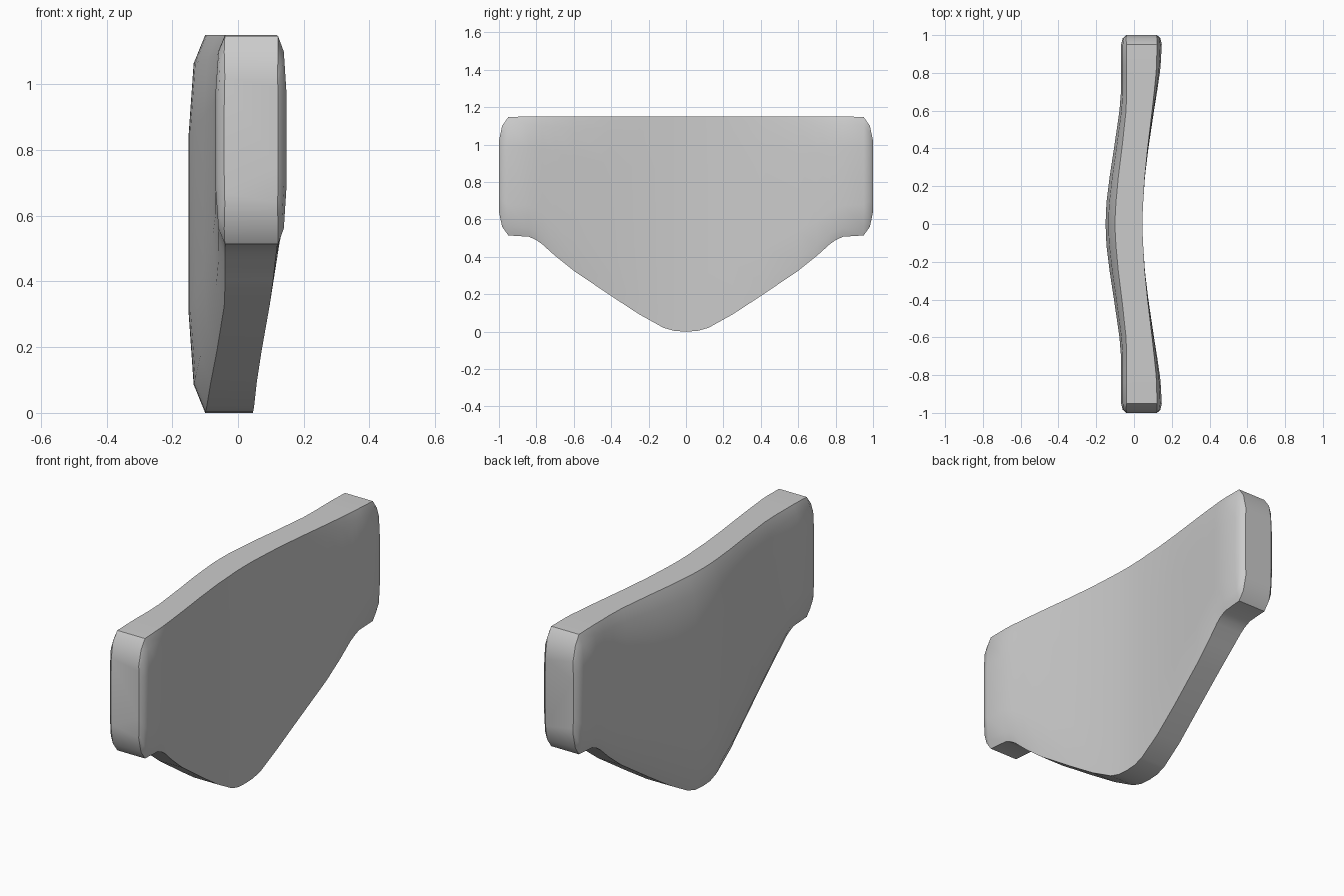
import bpy, bmesh

# Half-profile stations: y, bottom z, top z, back x, front x, back bevel, front bevel
HALF = [
    (0.00, 0.000, 1.15, -0.150, 0.045, 0.050, 0.000),
    (0.06, 0.003, 1.15, -0.149, 0.046, 0.050, 0.000),
    (0.12, 0.020, 1.15, -0.145, 0.049, 0.050, 0.000),
    (0.25, 0.092, 1.15, -0.129, 0.058, 0.046, 0.001),
    (0.40, 0.190, 1.15, -0.106, 0.076, 0.042, 0.004),
    (0.60, 0.325, 1.15, -0.077, 0.106, 0.035, 0.010),
    (0.70, 0.405, 1.15, -0.069, 0.122, 0.030, 0.015),
    (0.77, 0.468, 1.15, -0.068, 0.132, 0.028, 0.018),
    (0.80, 0.489, 1.15, -0.068, 0.137, 0.028, 0.020),
    (0.84, 0.507, 1.15, -0.068, 0.141, 0.028, 0.022),
    (0.95, 0.514, 1.147, -0.068, 0.147, 0.028, 0.025),
    (0.983, 0.560, 1.10, -0.060, 0.140, 0.018, 0.018),
    (1.00, 0.640, 1.02, -0.042, 0.122, 0.002, 0.002),
]


def ring(bm, y, zb, zt, xb, xf, bb, fb):
    """Rounded upright cross-section of the panel at one y."""
    h = zt - zb
    side = [(1.0, 0.0), (0.3, 0.075), (0.0, 0.26), (0.0, 0.74), (0.3, 0.925), (1.0, 1.0)]
    pts = [(xb + bb * k, zb + h * t) for k, t in side]
    pts += [(xf - fb * k, zb + h * t) for k, t in reversed(side)]
    return [bm.verts.new((x, y, z)) for x, z in pts]


# Curved panel lofted through mirrored stations
bm = bmesh.new()
stations = [(-s[0],) + s[1:] for s in reversed(HALF[1:])] + HALF
rings = [ring(bm, *s) for s in stations]
for a, b in zip(rings, rings[1:]):
    n = len(a)
    for i in range(n):
        j = (i + 1) % n
        bm.faces.new((a[i], a[j], b[j], b[i]))
# End caps
bm.faces.new(rings[0])
bm.faces.new(rings[-1])
bmesh.ops.recalc_face_normals(bm, faces=bm.faces)

mesh = bpy.data.meshes.new("curved_panel")
bm.to_mesh(mesh)
bm.free()
panel = bpy.data.objects.new("curved_panel", mesh)
bpy.context.collection.objects.link(panel)

# Single light grey colour
grey = bpy.data.materials.new("light_grey")
grey.diffuse_color = (0.6, 0.6, 0.6, 1)
mesh.materials.append(grey)

# Smooth broad faces, crisp rim
bpy.context.view_layer.objects.active = panel
panel.select_set(True)
bpy.ops.object.shade_smooth_by_angle(angle=0.6)
